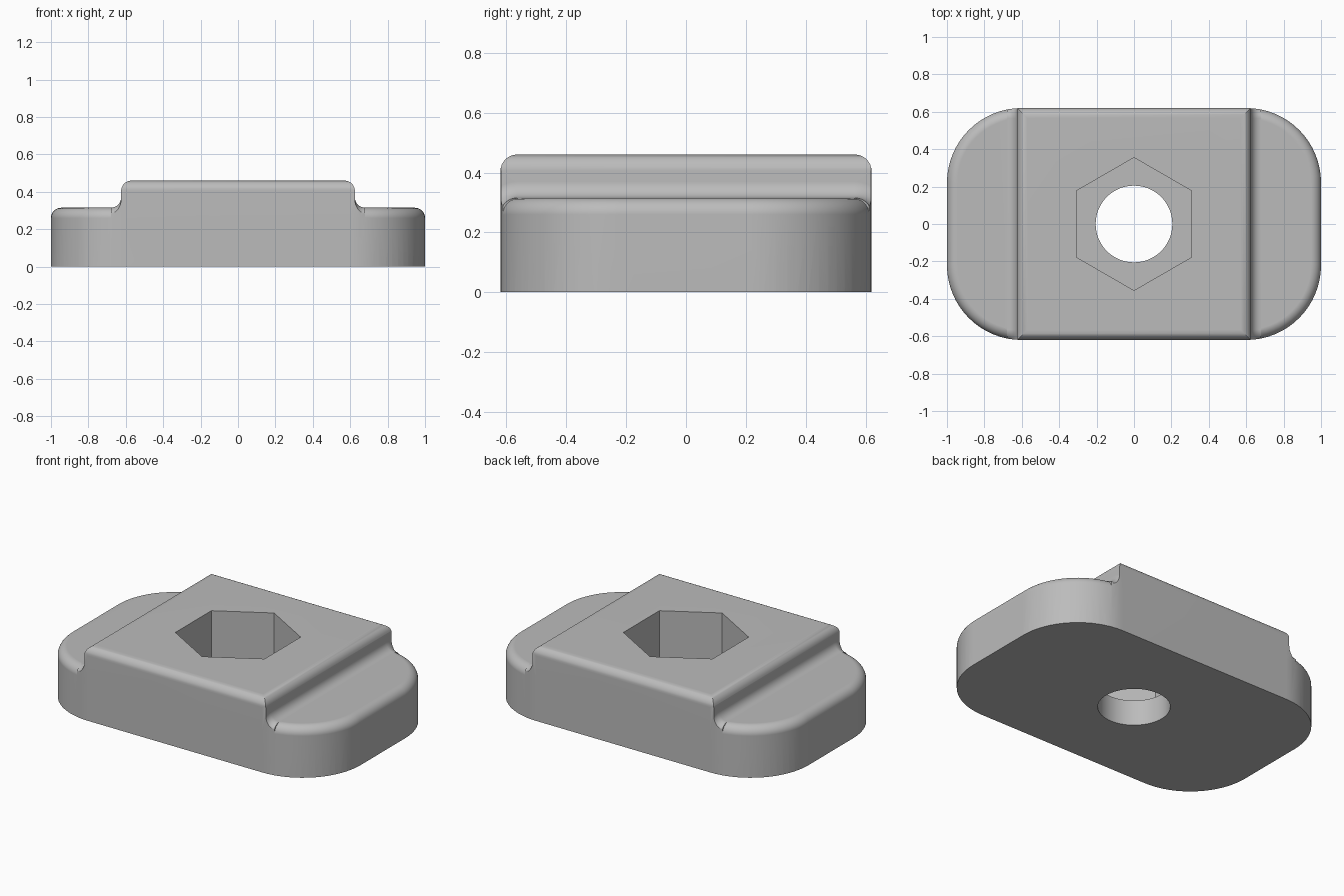
import bpy, bmesh
from math import sin, cos, pi, radians

if "Cube" in bpy.data.objects:
    bpy.data.objects.remove(bpy.data.objects["Cube"])

HALF_X, HALF_Y, CORNER = 1.0, 0.62, 0.40
SHOULDER, TOP, STEP_X = 0.315, 0.46, 0.625
ROUND, SEAT = 0.055, 0.16

grey = bpy.data.materials.new("plain grey")
grey.use_nodes = True
colour = (0.5, 0.5, 0.5, 1)
grey.diffuse_color = colour
grey.node_tree.nodes["Principled BSDF"].inputs["Base Color"].default_value = colour


def finish(name, bm):
    bmesh.ops.recalc_face_normals(bm, faces=bm.faces)
    mesh = bpy.data.meshes.new(name)
    bm.to_mesh(mesh)
    bm.free()
    ob = bpy.data.objects.new(name, mesh)
    bpy.context.collection.objects.link(ob)
    mesh.materials.append(grey)
    return ob


def prism(name, points, low, high, rounded=0):
    """Extrude a flat outline, optionally rounding its top rim."""
    bm = bmesh.new()
    base = bm.faces.new([bm.verts.new((x, y, low)) for x, y in points])
    new = bmesh.ops.extrude_face_region(bm, geom=[base], use_keep_orig=True)["geom"]
    for v in new:
        if isinstance(v, bmesh.types.BMVert):
            v.co.z = high
    bmesh.ops.recalc_face_normals(bm, faces=bm.faces)
    if rounded:
        rim = [e for e in bm.edges if all(v.co.z == e.verts[0].co.z for v in e.verts)
               and e.verts[0].co.z > (low + high) / 2]
        bmesh.ops.bevel(bm, geom=rim, offset=rounded, segments=8, profile=0.5,
                        affect='EDGES', clamp_overlap=False)
    return finish(name, bm)


def ring(radius, count):
    return [(radius * sin(2 * pi * i / count), radius * cos(2 * pi * i / count))
            for i in range(count)]


def fillet(name, side):
    """Concave strip at the foot of the step, following the shoulder's rounded ends."""
    arc = [(ROUND * (1 - cos(t)), ROUND * (1 - sin(t)))
           for t in (pi / 2 * i / 8 for i in range(9))]
    section = arc + [(ROUND, -0.02), (-0.02, -0.02), (-0.02, ROUND)]
    centre_y, centre_z = HALF_Y - ROUND, SHOULDER - ROUND
    path = [(end, pi / 2 * (i if end > 0 else 8 - i) / 8)
            for end in (-1, 1) for i in range(9)]
    bm = bmesh.new()
    rings = [[bm.verts.new((side * (STEP_X + u),
                            end * (centre_y + (ROUND + v) * sin(a)),
                            centre_z + (ROUND + v) * cos(a))) for u, v in section]
             for end, a in path]
    n = len(section)
    for a, b in zip(rings, rings[1:]):
        for i in range(n):
            j = (i + 1) % n
            bm.faces.new((a[i], a[j], b[j], b[i]))
    bm.faces.new(rings[0])
    bm.faces.new(rings[-1])
    return finish(name, bm)


def combine(target, tool, operation):
    mod = target.modifiers.new(operation.lower(), 'BOOLEAN')
    mod.operation, mod.object, mod.solver = operation, tool, 'EXACT'
    bpy.context.view_layer.objects.active = target
    bpy.ops.object.modifier_apply(modifier=mod.name)
    bpy.data.objects.remove(tool)


# Rounded plan outline shared by the plate and the trimming prism
outline = []
for k, (sx, sy) in enumerate(((1, 1), (-1, 1), (-1, -1), (1, -1))):
    for i in range(17):
        a = pi / 2 * (k + i / 16)
        outline.append((sx * (HALF_X - CORNER) + CORNER * cos(a),
                        sy * (HALF_Y - CORNER) + CORNER * sin(a)))

# Base plate with low shoulders and the raised centre block
body = prism("clamp_block", outline, 0, SHOULDER, ROUND)
block = [(STEP_X, HALF_Y), (-STEP_X, HALF_Y), (-STEP_X, -HALF_Y), (STEP_X, -HALF_Y)]
combine(body, prism("raised_centre", block, 0, TOP, ROUND), 'UNION')

# Fillets at the foot of each step, trimmed to the plan outline
for side in (-1, 1):
    combine(body, fillet("step_fillet", side), 'UNION')
combine(body, prism("outline_trim", outline, -0.1, 1), 'INTERSECT')

# Hexagonal pocket over a round through hole
combine(body, prism("hex_pocket", ring(0.355, 6), SEAT, 1), 'DIFFERENCE')
combine(body, prism("round_hole", ring(0.205, 64), -0.1, 1), 'DIFFERENCE')

# Smooth shading with crisp edges
bpy.ops.object.select_all(action='DESELECT')
body.select_set(True)
bpy.context.view_layer.objects.active = body
bpy.ops.object.shade_smooth_by_angle(angle=radians(30))
weighted = body.modifiers.new("flat face shading", 'WEIGHTED_NORMAL')
weighted.keep_sharp = True
